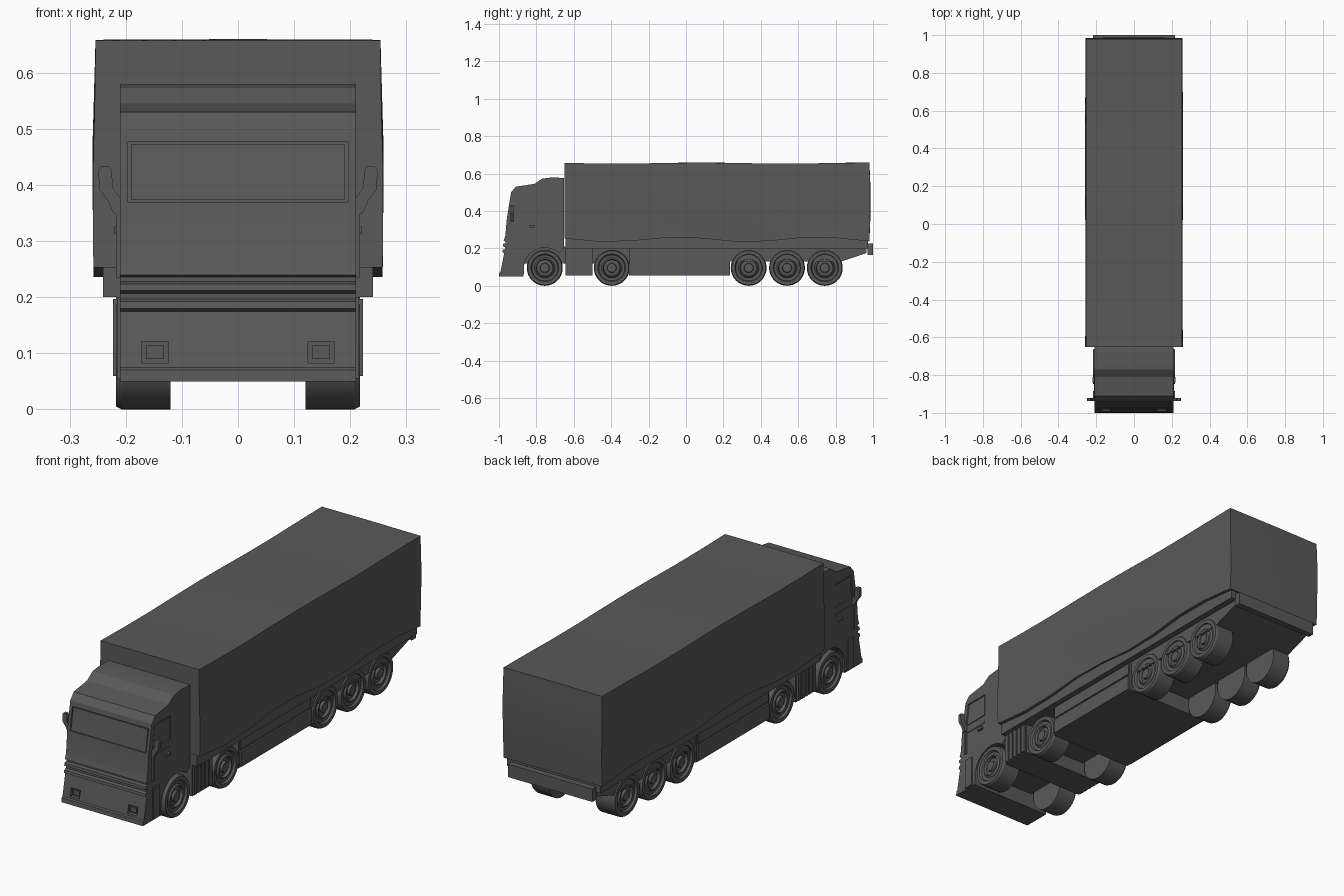
import bpy, bmesh, math
from math import sin, cos, pi
from mathutils import Matrix, Vector

if "Cube" in bpy.data.objects:
    bpy.data.objects.remove(bpy.data.objects["Cube"])


def finish(name, bm):
    bmesh.ops.recalc_face_normals(bm, faces=bm.faces[:])
    me = bpy.data.meshes.new(name)
    bm.to_mesh(me)
    bm.free()
    ob = bpy.data.objects.new(name, me)
    bpy.context.collection.objects.link(ob)
    return ob


def prism(name, pts, a, b, axis='x'):
    """Extrude a profile: (y, z) points along x, or (x, z) points along y."""
    bm = bmesh.new()
    put = (lambda p, t: (t, p[0], p[1])) if axis == 'x' else (lambda p, t: (p[0], t, p[1]))
    va = [bm.verts.new(put(p, a)) for p in pts]
    vb = [bm.verts.new(put(p, b)) for p in pts]
    bm.faces.new(va)
    bm.faces.new(vb[::-1])
    n = len(pts)
    for i in range(n):
        bm.faces.new((va[i], va[(i + 1) % n], vb[(i + 1) % n], vb[i]))
    return finish(name, bm)


def box(name, x0, x1, y0, y1, z0, z1):
    return prism(name, [(y0, z0), (y1, z0), (y1, z1), (y0, z1)], x0, x1)


def carve(ob, cutter):
    cutter.hide_render = True
    mod = ob.modifiers.new("cut", 'BOOLEAN')
    mod.operation, mod.solver, mod.object = 'DIFFERENCE', 'EXACT', cutter
    bpy.context.view_layer.objects.active = ob
    bpy.ops.object.modifier_apply(modifier=mod.name)
    bpy.data.objects.remove(cutter)


# Trailer body: subdivided box with a gently wavy tarpaulin skin
bm = bmesh.new()
bmesh.ops.create_cube(bm, size=2)
bmesh.ops.subdivide_edges(bm, edges=bm.edges[:], cuts=8, use_grid_fill=True)
for v in bm.verts:
    u, t, w = v.co
    y = 0.165 + 0.815 * t
    bulge = 0.004 * (1 - abs(w)) + 0.004 * sin(5 * y + 2 * w) * (1 - w) / 2
    x = u * (0.254 + bulge * abs(u))
    z = 0.45 + 0.206 * w
    if w > 0.99:
        z += 0.004 * sin(7 * y + 1) * (1 - 0.3 * abs(u))
    if w < -0.99:
        z += 0.003 + 0.013 * cos(8.5 * y + 0.3)
    if t > 0.99:
        y += 0.007 * (1 - w * w) * (1 - 0.3 * u * u)
    v.co = (x, y, z)
finish("trailer_body", bm)

# Trailer deck, frame and rear bumper
box("trailer_deck", -0.241, 0.241, -0.645, 0.972, 0.2, 0.29)
prism("bogie_frame", [(0.235, 0.13), (0.83, 0.13), (0.965, 0.175), (0.965, 0.205), (0.235, 0.205)],
      -0.212, 0.212)
box("tractor_frame", -0.118, 0.118, -0.88, -0.3, 0.12, 0.21)
box("rear_bumper", -0.217, 0.217, 0.97, 1.0, 0.165, 0.225)

# Side skirt and tank blocks below the deck
prism("side_skirt", [(-0.305, 0.055), (0.235, 0.055), (0.235, 0.2), (-0.305, 0.2)], -0.215, 0.215)
box("tank_block", -0.215, 0.215, -0.645, -0.5, 0.055, 0.202)
for s, side in ((-1, "left"), (1, "right")):
    box("skirt_lower_panel_" + side, s * 0.21, s * 0.223, -0.295, 0.225, 0.06, 0.13)
    box("skirt_upper_panel_" + side, s * 0.21, s * 0.22, -0.295, 0.225, 0.14, 0.195)
    for i in range(5):
        y = -0.64 + i * 0.028
        box("tank_rib_" + side, s * 0.21, s * 0.223, y, y + 0.02, 0.06, 0.197)

# Cab: side profile with grille steps and wheel arch
arch = [(-0.755 + 0.112 * cos(a), 0.097 + 0.107 * sin(a))
        for a in [pi * (1.06 - i * 0.1) for i in range(9)]]
profile = [(-0.87, 0.05), (-1.0, 0.05), (-0.998, 0.07), (-0.992, 0.075), (-0.972, 0.175),
           (-0.982, 0.18), (-0.98, 0.192), (-0.968, 0.197), (-0.968, 0.207), (-0.98, 0.212),
           (-0.978, 0.224), (-0.964, 0.228), (-0.964, 0.236), (-0.975, 0.24), (-0.971, 0.252),
           (-0.966, 0.268), (-0.958, 0.36), (-0.935, 0.5), (-0.91, 0.53), (-0.81, 0.545),
           (-0.77, 0.573), (-0.72, 0.579), (-0.652, 0.577), (-0.652, 0.2)]
cab = prism("cab", profile + arch[::-1], -0.21, 0.21)


def front_panel(name, z0, z1, half, out, depth):
    """Slab parallel to the raked windscreen surface."""
    f = lambda z: -0.958 + (z - 0.36) * 0.023 / 0.14
    return prism(name, [(f(z0) - out, z0), (f(z1) - out, z1),
                        (f(z1) + depth, z1), (f(z0) + depth, z0)], -half, half)


# Windscreen recess and glass
carve(cab, front_panel("windscreen_cutter", 0.369, 0.477, 0.196, 0.03, 0.007))
front_panel("windscreen", 0.374, 0.472, 0.191, -0.003, 0.012)

# Side windows, headlights, mirrors and door details
mirror = [(0.205, 0.342), (0.222, 0.35), (0.232, 0.372), (0.247, 0.392), (0.249, 0.425),
          (0.244, 0.433), (0.229, 0.433), (0.225, 0.425), (0.223, 0.395), (0.205, 0.37)]
window = [(-0.93, 0.38), (-0.797, 0.38), (-0.797, 0.488), (-0.915, 0.488)]
glass = [(-0.923, 0.385), (-0.803, 0.385), (-0.803, 0.482), (-0.91, 0.482)]
for s, side in ((-1, "left"), (1, "right")):
    carve(cab, prism("window_cutter", window, s * 0.204, s * 0.25))
    prism("side_window_" + side, glass, s * 0.2, s * 0.207)
    x = s * 0.148
    carve(cab, box("lamp_cutter", x - 0.024, x + 0.024, -1.05, -0.972, 0.083, 0.121))
    box("headlight_" + side, x - 0.016, x + 0.016, -0.98, -0.96, 0.09, 0.114)
    prism("mirror_" + side, [(s * px, pz) for px, pz in mirror], -0.938, -0.922, 'y')
    box("air_deflector_" + side, s * 0.2, s * 0.217, -0.936, -0.924, 0.235, 0.355)
    box("door_trim_" + side, s * 0.2, s * 0.213, -0.92, -0.8, 0.34, 0.35)
    box("door_handle_" + side, s * 0.2, s * 0.221, -0.838, -0.81, 0.313, 0.326)
    box("cab_sill_" + side, s * 0.2, s * 0.216, -0.93, -0.885, 0.055, 0.2)

# Wheels: (radius, x) section turned around the axle
section = [(0, 0.12), (0.096, 0.12), (0.096, 0.207), (0.091, 0.217), (0.074, 0.217),
           (0.069, 0.207), (0.055, 0.205), (0.047, 0.213), (0.043, 0.2), (0.026, 0.203),
           (0.023, 0.214), (0, 0.214)]
for y in (-0.755, -0.397, 0.335, 0.54, 0.742):
    for s in (-1, 1):
        bm = bmesh.new()
        vs = [bm.verts.new((s * x, 0, r)) for r, x in section]
        es = [bm.edges.new(p) for p in zip(vs, vs[1:])]
        bmesh.ops.spin(bm, geom=vs + es, cent=(0, 0, 0), axis=(1, 0, 0),
                       angle=2 * pi, steps=32, use_merge=True)
        bmesh.ops.remove_doubles(bm, verts=bm.verts[:], dist=1e-5)
        bmesh.ops.translate(bm, verts=bm.verts[:], vec=(0, y, 0.096))
        finish("wheel", bm)

# Dark grey finish and shading
grey = bpy.data.materials.new("dark_grey")
grey.diffuse_color = (0.1, 0.1, 0.1, 1)
grey.use_nodes = True
grey.node_tree.nodes["Principled BSDF"].inputs["Base Color"].default_value = grey.diffuse_color
for ob in bpy.context.scene.objects:
    ob.data.materials.clear()
    ob.data.materials.append(grey)
    ob.select_set(True)
bpy.context.view_layer.objects.active = cab
bpy.ops.object.shade_smooth_by_angle(angle=math.radians(25))
